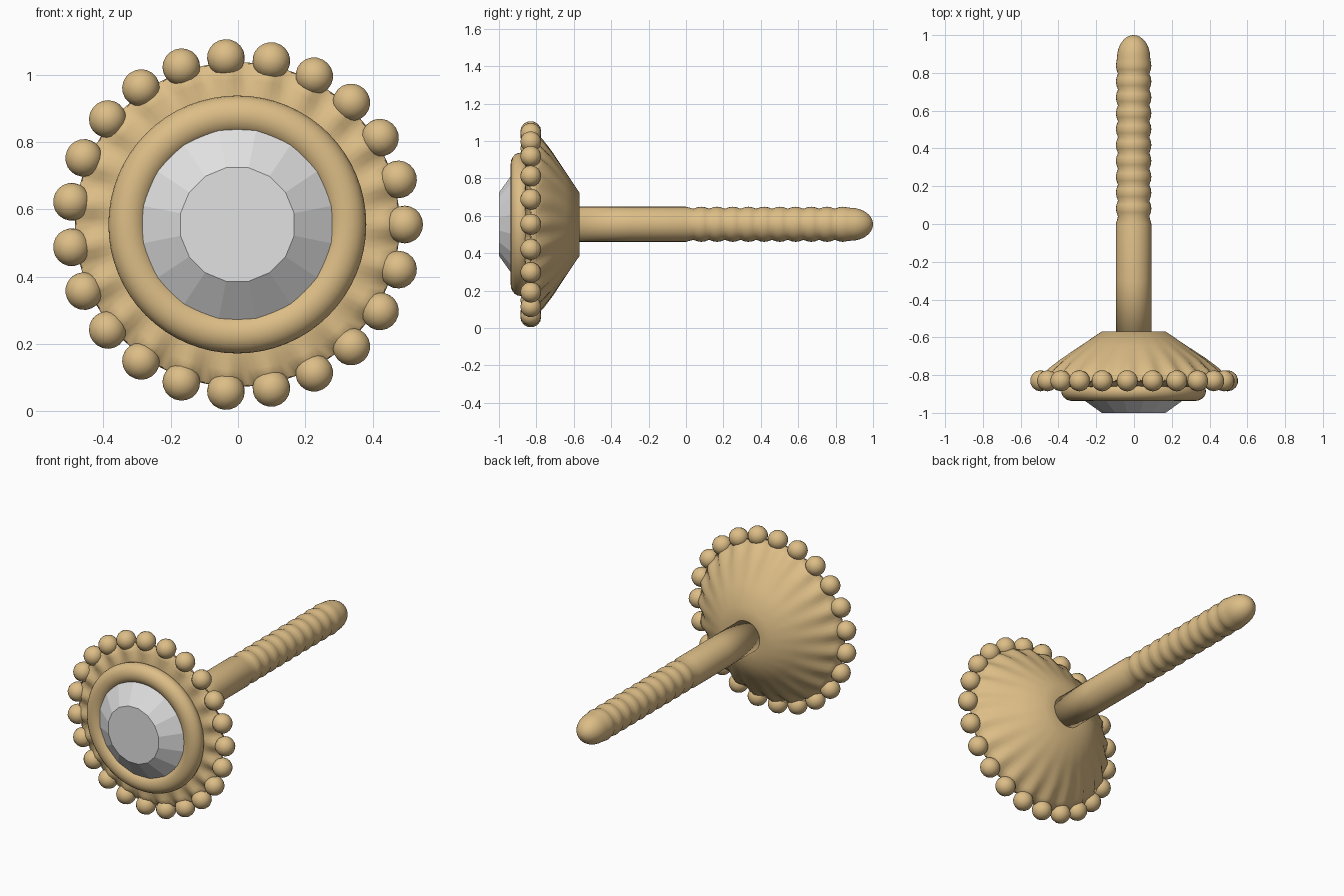
import bpy, bmesh
from math import sin, cos, pi, tau, radians
from mathutils import Vector, Matrix

cube = bpy.data.objects.get("Cube")
if cube:
    bpy.data.objects.remove(cube, do_unlink=True)

BEADS = 23
CX, CZ = -0.002, 0.555          # axis of the stud


def material(name, rgb):
    m = bpy.data.materials.new(name)
    m.use_nodes = True
    col = (*rgb, 1)
    m.diffuse_color = col
    m.node_tree.nodes["Principled BSDF"].inputs["Base Color"].default_value = col
    return m


gold = material("warm gold", (0.72, 0.51, 0.24))
crystal = material("pale crystal", (0.75, 0.75, 0.75))


def finish(name, bm, mat, smooth):
    bmesh.ops.recalc_face_normals(bm, faces=bm.faces)
    for f in bm.faces:
        f.smooth = smooth
    mesh = bpy.data.meshes.new(name)
    bm.to_mesh(mesh)
    bm.free()
    mesh.materials.append(mat)
    ob = bpy.data.objects.new(name, mesh)
    bpy.context.collection.objects.link(ob)
    return ob


def lathe(name, profile, sides, mat, smooth=True, turn=0.0, ripple=None, loop=False):
    """Revolve (radius, y) points about the y axis; ripple(radius, y, angle) shifts y."""
    bm = bmesh.new()
    rings = []
    for r, y in profile:
        ring = []
        for i in range(sides):
            a = tau * i / sides + turn
            dy = ripple(r, y, a) if ripple else 0
            ring.append(bm.verts.new((CX + r * cos(a), y + dy, CZ + r * sin(a))))
        rings.append(ring)
    pairs = list(zip(rings, rings[1:]))
    if loop:
        pairs.append((rings[-1], rings[0]))
    else:
        bm.faces.new(rings[0])
        bm.faces.new(rings[-1])
    for a, b in pairs:
        for i in range(sides):
            j = (i + 1) % sides
            bm.faces.new((a[i], a[j], b[j], b[i]))
    return finish(name, bm, mat, smooth)


# Fluted dish behind the stone: rim pinched between the beads
def flutes(r, y, a):
    amount = max(0, (r - 0.37) / 0.11)
    side = 1 if y > -0.83 else -1
    return side * 0.018 * amount * cos(BEADS * a)


lathe("dish", [(0.26, -0.86), (0.38, -0.86), (0.43, -0.852), (0.478, -0.845),
               (0.482, -0.815), (0.45, -0.775), (0.385, -0.715),
               (0.28, -0.644), (0.17, -0.57), (0.09, -0.57)],
      BEADS * 6, gold, ripple=flutes)

# Rounded bezel ring
bezel = [(0.325 + 0.058 * cos(t), -0.885 - 0.052 * sin(t))
         for t in (tau * i / 20 for i in range(20))]
lathe("bezel_ring", bezel, 64, gold, loop=True)

# Faceted stone
lathe("gemstone", [(0.172, -1.0), (0.30, -0.91), (0.28, -0.86)], 16, crystal,
      smooth=False, turn=pi / 16)

# Post with ribbed end and rounded tip
post = [(0.094, -0.60), (0.094, -0.3), (0.094, 0.0)]
ribs, start, pitch = 10, 0.04, 0.084
for i in range(ribs):
    for k in range(4):
        post.append((0.083 + 0.011 * sin(pi * k / 4), start + pitch * (i + k / 4)))
tip = start + ribs * pitch
for k in range(8):
    t = pi / 2 * k / 8
    post.append((0.088 * cos(t), tip + (1 - tip) * sin(t)))
post.append((0.003, 1.0))
lathe("ribbed_post", post, 32, gold)

# Beaded edge
for n in range(BEADS):
    a = tau * n / BEADS
    bm = bmesh.new()
    bmesh.ops.create_uvsphere(bm, u_segments=14, v_segments=10, radius=0.056)
    place = Matrix.Translation((CX + 0.497 * cos(a), -0.83, CZ + 0.497 * sin(a)))
    bm.transform(place @ Matrix.Rotation(-a, 4, 'Y'))
    finish(f"bead_{n + 1}", bm, gold, True)
